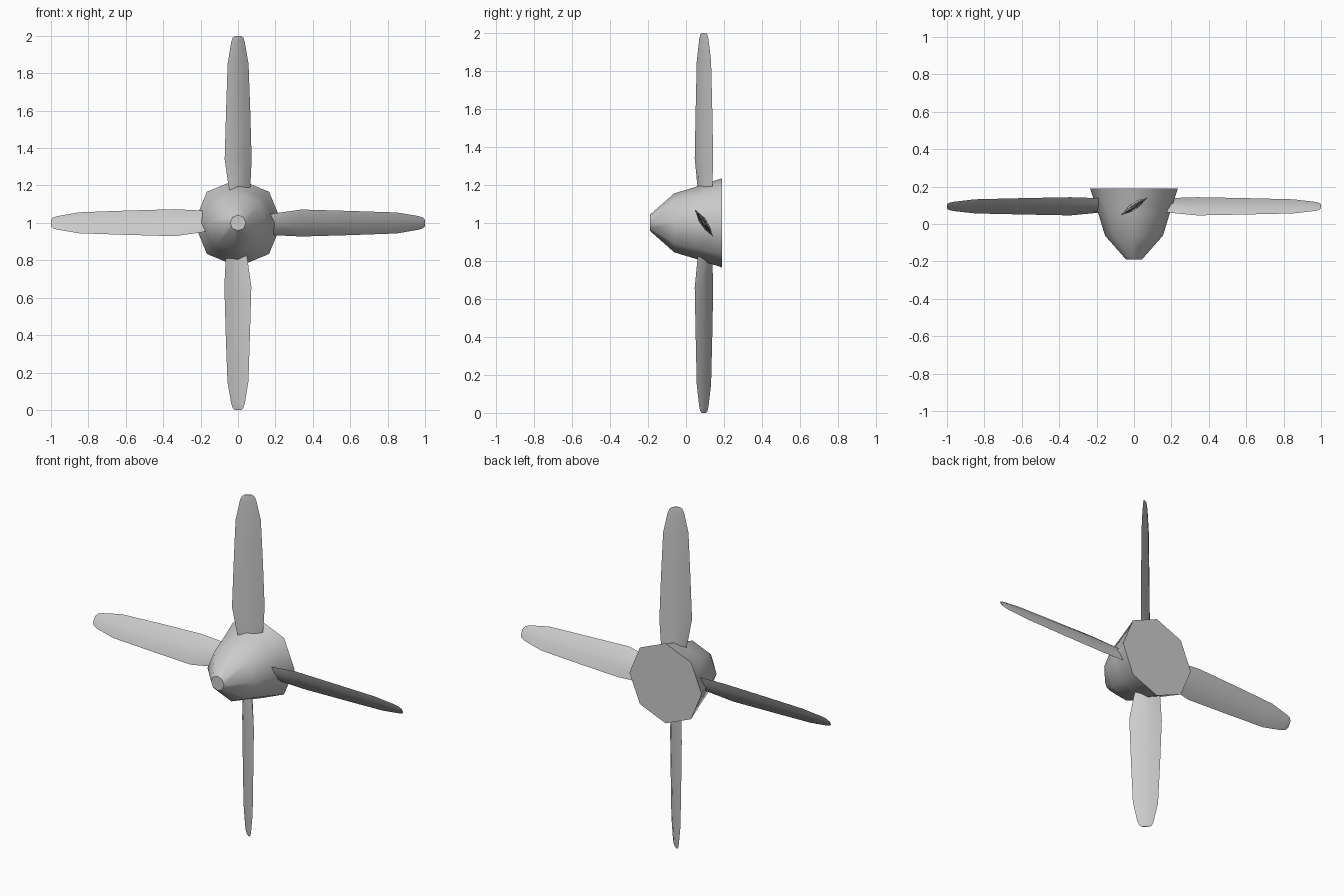
import bpy, bmesh
from math import sin, cos, pi, radians
from mathutils import Matrix, Vector

if "Cube" in bpy.data.objects:
    bpy.data.objects.remove(bpy.data.objects["Cube"])

CENTRE = Vector((0, 0, 1))
PITCH = radians(34)


def loft(name, rings, matrix, angle):
    """Skin a stack of equal-sized point rings and cap both ends."""
    bm = bmesh.new()
    loops = [[bm.verts.new(matrix @ Vector(p)) for p in ring] for ring in rings]
    n = len(loops[0])
    for a, b in zip(loops, loops[1:]):
        for i in range(n):
            j = (i + 1) % n
            bm.faces.new((a[i], a[j], b[j], b[i]))
    bm.faces.new(loops[0][::-1])
    bm.faces.new(loops[-1])
    bmesh.ops.recalc_face_normals(bm, faces=bm.faces)
    mesh = bpy.data.meshes.new(name)
    bm.to_mesh(mesh)
    bm.free()
    obj = bpy.data.objects.new(name, mesh)
    bpy.context.collection.objects.link(obj)
    bpy.ops.object.select_all(action='DESELECT')
    obj.select_set(True)
    bpy.context.view_layer.objects.active = obj
    bpy.ops.object.shade_smooth_by_angle(angle=radians(angle))
    return obj


# Eight-sided spinner: (y, radius) from nose to flat back
spinner_profile = [(-0.19, 0.042), (-0.062, 0.155), (0.06, 0.192), (0.19, 0.235)]
spinner_rings = [[(r * cos(i * pi / 4), y, r * sin(i * pi / 4)) for i in range(8)]
                 for y, r in spinner_profile]
loft("spinner", spinner_rings, Matrix.Translation(CENTRE), 50)

# Pitched blade with a thin lens section: (radius, leading, trailing, half thickness)
blade_profile = [(0.16, -0.052, 0.075, 0.019), (0.20, -0.062, 0.08, 0.018),
                 (0.34, -0.086, 0.088, 0.014), (0.60, -0.077, 0.079, 0.011),
                 (0.85, -0.067, 0.068, 0.008), (0.965, -0.044, 0.044, 0.006),
                 (0.99, -0.034, 0.034, 0.004), (1.0, -0.020, 0.020, 0.003)]


def section(r, lead, trail, t):
    mid, half = (lead + trail) / 2, (trail - lead) / 2
    shape = [(-1, 0), (-0.4, -1), (0.4, -0.8), (1, 0), (0.4, 0.8), (-0.4, 1)]
    return [(mid + u * half, v * t, r) for u, v in shape]


blade_rings = [section(*row) for row in blade_profile]
for k, side in enumerate(("top", "right", "bottom", "left")):
    place = (Matrix.Translation(CENTRE + Vector((0, 0.094, 0)))
             @ Matrix.Rotation(k * pi / 2, 4, 'Y') @ Matrix.Rotation(PITCH, 4, 'Z'))
    loft("blade_" + side, blade_rings, place, 35)
